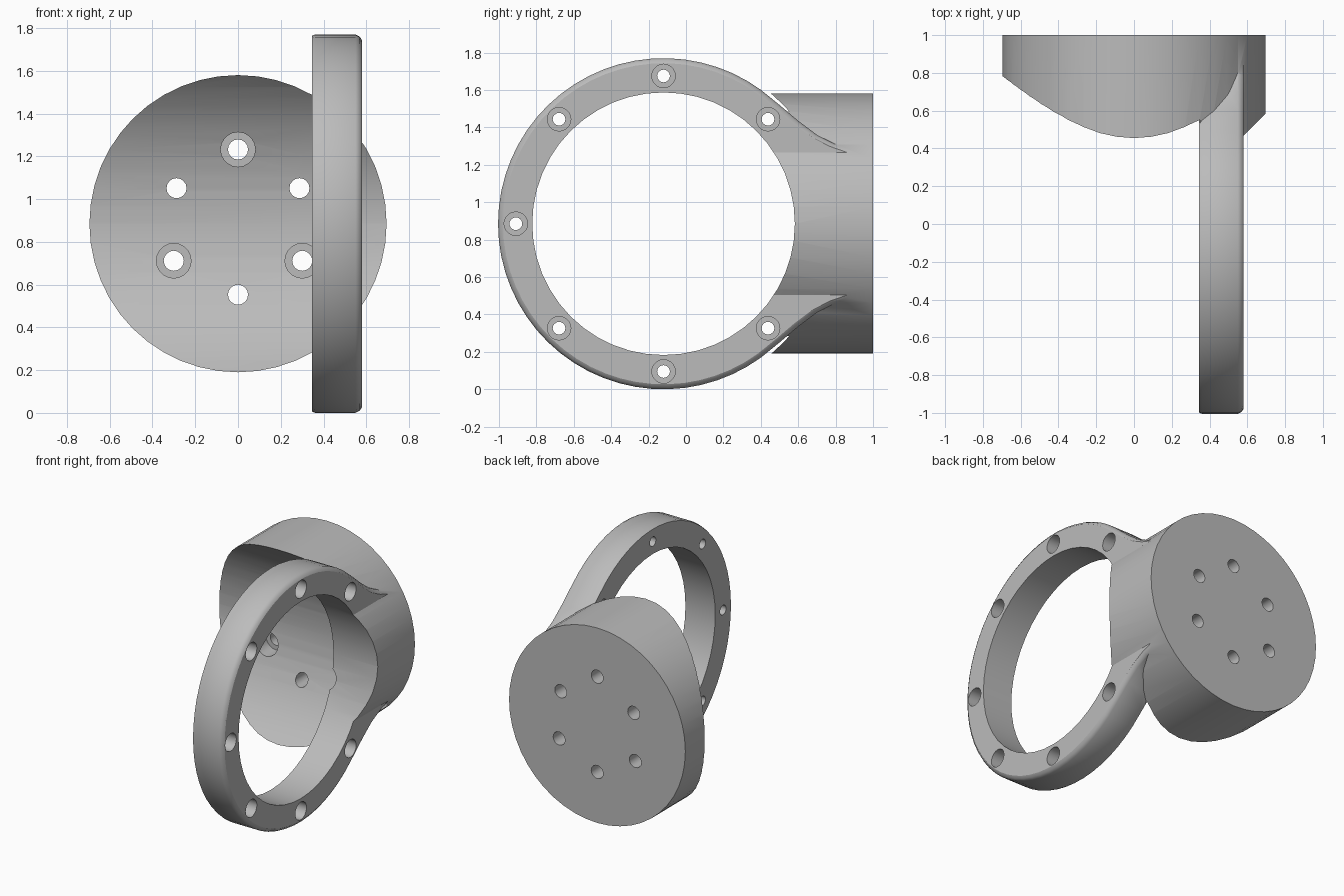
import bpy, bmesh, math
from mathutils import Matrix, Vector

if "Cube" in bpy.data.objects:
    bpy.data.objects.remove(bpy.data.objects["Cube"])

CY, CZ = -0.12, 0.885            # ring axis position (runs along x)

grey = bpy.data.materials.new("grey plastic")
grey.diffuse_color = (0.5, 0.5, 0.5, 1)
grey.use_nodes = True
grey.node_tree.nodes["Principled BSDF"].inputs["Base Color"].default_value = grey.diffuse_color


def to_object(name, bm):
    bmesh.ops.recalc_face_normals(bm, faces=bm.faces)
    mesh = bpy.data.meshes.new(name)
    bm.to_mesh(mesh)
    bm.free()
    obj = bpy.data.objects.new(name, mesh)
    mesh.materials.append(grey)
    bpy.context.collection.objects.link(obj)
    return obj


def rod(name, axis, start, end, radius, a, b, sides):
    """Cylinder along x (a=y, b=z) or along y (a=x, b=z)."""
    bm = bmesh.new()
    bmesh.ops.create_cone(bm, cap_ends=True, segments=sides, radius1=radius,
                          radius2=radius, depth=end - start)
    mid = (start + end) / 2
    if axis == 'X':
        m = Matrix.Translation((mid, a, b)) @ Matrix.Rotation(math.pi / 2, 4, 'Y')
    else:
        m = Matrix.Translation((a, mid, b)) @ Matrix.Rotation(math.pi / 2, 4, 'X')
    bm.transform(m)
    return to_object(name, bm)


def combine(target, other, operation):
    mod = target.modifiers.new("combine", 'BOOLEAN')
    mod.operation, mod.solver, mod.object = operation, 'EXACT', other
    bpy.context.view_layer.objects.active = target
    bpy.ops.object.modifier_apply(modifier=mod.name)
    bpy.data.objects.remove(other, do_unlink=True)


def ring_blank():
    """Disc with flared shoulders that run into the drum, rounded outer edge."""
    flare = [(0.97, 0.37), (0.9, 0.39), (0.8, 0.425), (0.7, 0.475), (0.6, 0.55), (0.5, 0.635)]
    steps, first = 44, math.radians(54)
    outline = [(y - CY, dz) for y, dz in flare]
    for i in range(steps + 1):
        t = first + (2 * math.pi - 2 * first) * i / steps
        outline.append((0.885 * math.cos(t), 0.885 * math.sin(t)))
    outline += [(y - CY, -dz) for y, dz in reversed(flare)]
    bm = bmesh.new()
    rows = []
    for x, s in ((0.345, 0.993), (0.36, 1), (0.55, 1), (0.57, 0.988), (0.58, 0.97)):
        rows.append([bm.verts.new((x, CY + s * y, CZ + s * z)) for y, z in outline])
    for r0, r1 in zip(rows, rows[1:]):
        for i in range(len(outline)):
            j = (i + 1) % len(outline)
            bm.faces.new((r0[i], r0[j], r1[j], r1[i]))
    bm.faces.new(rows[0])
    bm.faces.new(rows[-1])
    return to_object("ring_blank", bm)


# Drum joined to the ring
body = rod("ring_bracket", 'Y', 0.2, 1.0, 0.695, 0, CZ, 48)
# Hollow the drum beside the ring, then bore the ring
combine(body, rod("scoop", 'X', -1, 0.35, 0.902, CY, CZ, 72), 'DIFFERENCE')
combine(body, ring_blank(), 'UNION')
combine(body, rod("bore", 'X', -1.2, 1.2, 0.702, CY, CZ, 48), 'DIFFERENCE')

# Seven counterbored screw holes round the ring
for k in range(1, 8):
    t = k * math.pi / 4
    y, z = CY + 0.79 * math.cos(t), CZ + 0.79 * math.sin(t)
    combine(body, rod("screw_hole", 'X', 0.25, 0.7, 0.034, y, z, 16), 'DIFFERENCE')
    combine(body, rod("screw_recess", 'X', 0.46, 0.7, 0.063, y, z, 20), 'DIFFERENCE')

# Six mounting holes in the drum floor, every second one counterbored
for k in range(6):
    t = math.radians(90 + 60 * k)
    r = 0.347 if k % 2 == 0 else 0.332
    x, z = r * math.cos(t), CZ + r * math.sin(t)
    combine(body, rod("mount_hole", 'Y', 0.5, 1.1, 0.047, x, z, 16), 'DIFFERENCE')
    if k % 2 == 0:
        combine(body, rod("mount_recess", 'Y', 0.5, 0.86, 0.081, x, z, 20), 'DIFFERENCE')

bpy.ops.object.select_all(action='DESELECT')
body.select_set(True)
bpy.context.view_layer.objects.active = body
bpy.ops.object.shade_smooth_by_angle(angle=math.radians(32))
